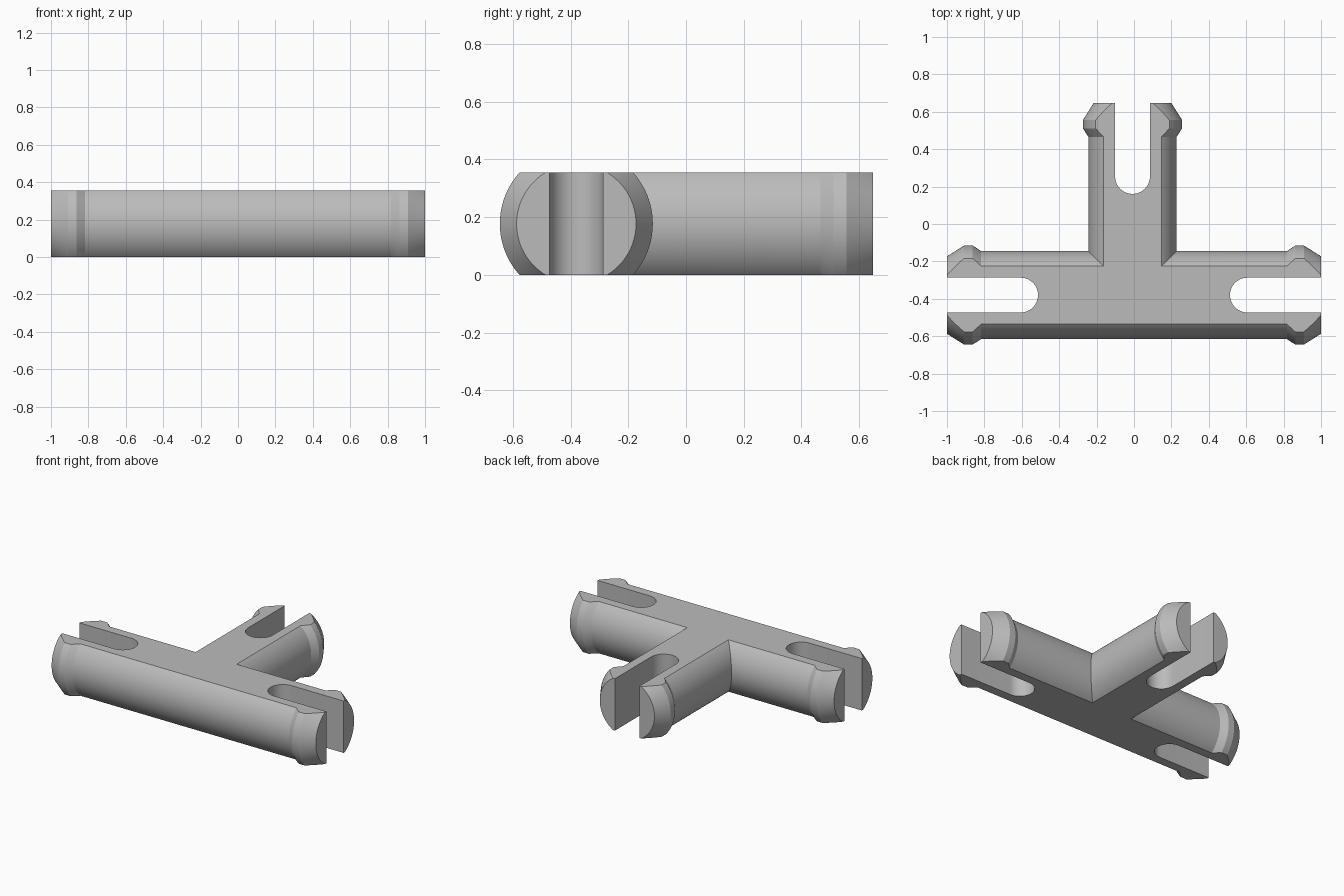
import bpy, bmesh, math
from mathutils import Matrix, Vector

if "Cube" in bpy.data.objects:
    bpy.data.objects.remove(bpy.data.objects["Cube"])

MID_Z = 0.1775      # half the flattened thickness
BAR_Y = -0.38       # axis of the cross bar
STEM_X = -0.008     # axis of the stem
TIP_Y = 0.648       # open end of the stem
SHAFT, LUG, TIP, SLOT = 0.236, 0.265, 0.207, 0.093

grey = bpy.data.materials.new("grey plastic")
grey.use_nodes = True
colour = (0.5, 0.5, 0.5, 1)
grey.diffuse_color = colour
grey.node_tree.nodes["Principled BSDF"].inputs["Base Color"].default_value = colour


def finish(bm, name, matrix):
    bmesh.ops.recalc_face_normals(bm, faces=bm.faces)
    bm.transform(matrix)
    mesh = bpy.data.meshes.new(name)
    bm.to_mesh(mesh)
    bm.free()
    mesh.materials.append(grey)
    obj = bpy.data.objects.new(name, mesh)
    bpy.context.collection.objects.link(obj)
    return obj


def lathe(name, profile, matrix, sides=96):
    """Closed solid turned around the local x axis from (x, radius) pairs."""
    bm = bmesh.new()
    rings = [[bm.verts.new((x, r * math.cos(a), r * math.sin(a)))
              for a in (math.tau * i / sides for i in range(sides))]
             for x, r in profile]
    for a, b in zip(rings, rings[1:]):
        for i in range(sides):
            j = (i + 1) % sides
            bm.faces.new((a[i], a[j], b[j], b[i]))
    bm.faces.new(rings[0])
    bm.faces.new(rings[-1])
    return finish(bm, name, matrix)


def slot_cutter(name, matrix):
    """Round-ended slot, open at local x = 0 and running towards -x."""
    bm = bmesh.new()
    outline = [(0.1, -SLOT), (0.1, SLOT)]
    for i in range(25):
        a = math.pi / 2 + math.pi * i / 24
        outline.append((-0.394 + SLOT * math.cos(a), SLOT * math.sin(a)))
    face = bm.faces.new([bm.verts.new((x, y, -0.4)) for x, y in outline])
    top = bmesh.ops.extrude_face_region(bm, geom=[face])["geom"]
    bmesh.ops.translate(bm, vec=Vector((0, 0, 0.8)),
                        verts=[v for v in top if isinstance(v, bmesh.types.BMVert)])
    return finish(bm, name, matrix)


def boolean(target, cutter, operation):
    mod = target.modifiers.new(operation.lower(), "BOOLEAN")
    mod.operation, mod.object, mod.solver = operation, cutter, "EXACT"
    bpy.context.view_layer.objects.active = target
    bpy.ops.object.modifier_apply(modifier=mod.name)
    bpy.data.objects.remove(cutter)


# Snap-in end: shaft, retaining lug, tapered tip (distance measured back from the tip)
end = [(-0.182, SHAFT), (-0.137, LUG), (-0.092, LUG), (0, TIP)]
right_end = [(1 + x, r) for x, r in end]
left_end = [(-x, r) for x, r in reversed(right_end)]
quarter = Matrix.Rotation(math.pi / 2, 4, "Z")

# Cross bar and stem joined into one tee
tee = lathe("tee_connector", left_end + right_end, Matrix.Translation((0, BAR_Y, MID_Z)))
stem = lathe("stem", [(BAR_Y + 0.08 - TIP_Y, SHAFT)] + end,
             Matrix.Translation((STEM_X, TIP_Y, MID_Z)) @ quarter)
boolean(tee, stem, "UNION")

# Flatten top and bottom
bm = bmesh.new()
bmesh.ops.create_cube(bm, size=1)
slab = finish(bm, "slab", Matrix.Translation((0, 0, MID_Z)) @ Matrix.Diagonal((3, 3, 2 * MID_Z, 1)))
boolean(tee, slab, "INTERSECT")

# Slots in the three ends
places = [((1, BAR_Y, MID_Z), 0), ((-1, BAR_Y, MID_Z), math.pi), ((STEM_X, TIP_Y, MID_Z), math.pi / 2)]
for place, angle in places:
    cutter = slot_cutter("slot", Matrix.Translation(place) @ Matrix.Rotation(angle, 4, "Z"))
    boolean(tee, cutter, "DIFFERENCE")

# One material, smooth barrels with crisp edges
tee.data.materials.clear()
tee.data.materials.append(grey)
bpy.ops.object.select_all(action="DESELECT")
tee.select_set(True)
bpy.context.view_layer.objects.active = tee
bpy.ops.object.shade_smooth_by_angle(angle=math.radians(25))
